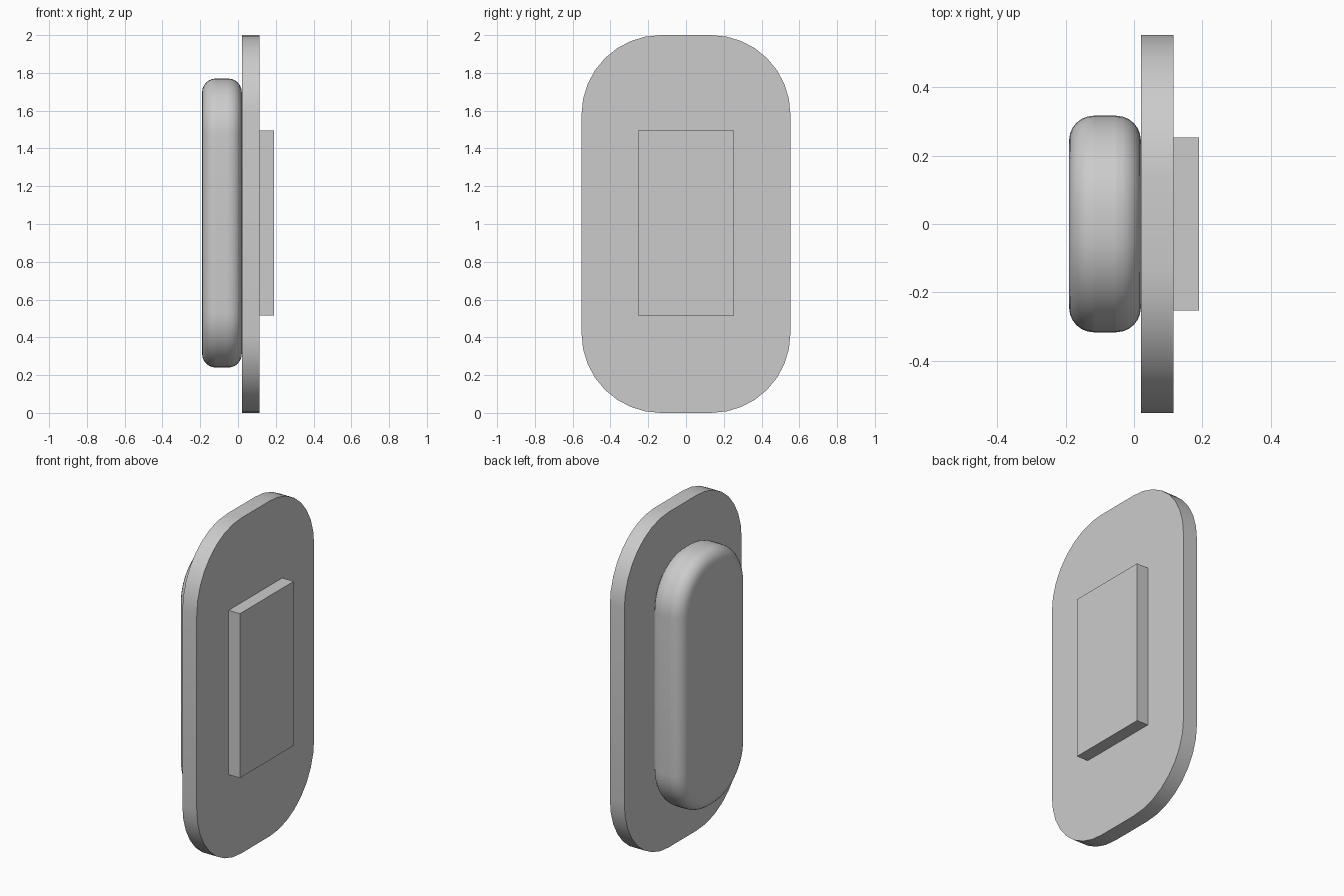
import bpy
import bmesh
from math import cos, sin, pi, radians

if "Cube" in bpy.data.objects:
    bpy.data.objects.remove(bpy.data.objects["Cube"], do_unlink=True)

grey = bpy.data.materials.new("light_grey")
grey.use_nodes = True
colour = (0.6, 0.6, 0.6, 1)
grey.diffuse_color = colour
grey.node_tree.nodes["Principled BSDF"].inputs["Base Color"].default_value = colour


def slab(name, x0, x1, half_y, z0, z1, radius=0, steps=8):
    """Extrude a rounded rectangle in the YZ plane from x0 to x1."""
    bm = bmesh.new()
    cz, half_z = (z0 + z1) / 2, (z1 - z0) / 2
    points = []
    for corner, (sy, sz) in enumerate([(1, 1), (-1, 1), (-1, -1), (1, -1)]):
        for i in range(steps + 1 if radius else 1):
            a = (corner + i / steps) * pi / 2
            points.append((x0, sy * (half_y - radius) + radius * cos(a),
                           cz + sz * (half_z - radius) + radius * sin(a)))
    face = bm.faces.new([bm.verts.new(p) for p in points])
    ext = bmesh.ops.extrude_face_region(bm, geom=[face], use_keep_orig=True)
    moved = [v for v in ext["geom"] if isinstance(v, bmesh.types.BMVert)]
    bmesh.ops.translate(bm, verts=moved, vec=(x1 - x0, 0, 0))
    bmesh.ops.recalc_face_normals(bm, faces=bm.faces)
    mesh = bpy.data.meshes.new(name)
    bm.to_mesh(mesh)
    bm.free()
    mesh.materials.append(grey)
    obj = bpy.data.objects.new(name, mesh)
    bpy.context.collection.objects.link(obj)
    return obj


def smooth(obj):
    bpy.ops.object.select_all(action="DESELECT")
    obj.select_set(True)
    bpy.context.view_layer.objects.active = obj
    bpy.ops.object.shade_smooth_by_angle(angle=radians(35))


# Flat rounded backing plate
plate = slab("backing_plate", 0.02, 0.115, 0.553, 0, 2, 0.42)
smooth(plate)

# Pillow-edged pad on the right side
pad = slab("rounded_pad", -0.19, 0.02, 0.317, 0.24, 1.77, 0.295, 12)
bevel = pad.modifiers.new("soft_rim", "BEVEL")
bevel.width = 0.072
bevel.segments = 6
bevel.limit_method = "ANGLE"
bevel.angle_limit = radians(40)
smooth(pad)

# Plain rectangular block on the left side
slab("mounting_block", 0.115, 0.19, 0.253, 0.515, 1.495)
